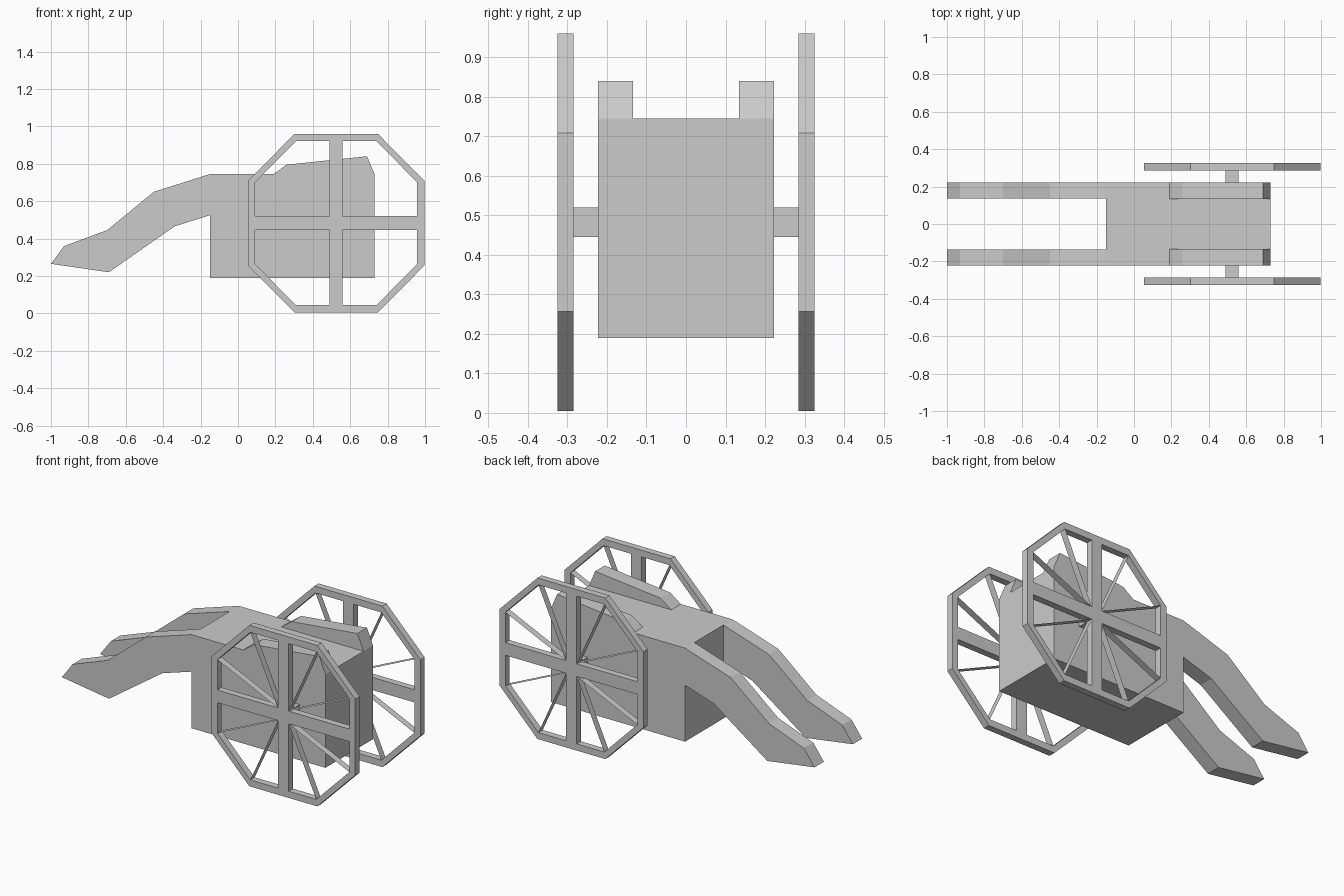
import bpy, bmesh

if "Cube" in bpy.data.objects:
    bpy.data.objects.remove(bpy.data.objects["Cube"])

CX, CZ = 0.525, 0.4825          # wheel centre
Y_IN, Y_OUT = 0.285, 0.325      # wheel thickness range
BX, BZ = 0.035, 0.0375          # half widths of the wide spokes


def finish(name, bm, recalc=True):
    if recalc:
        bmesh.ops.recalc_face_normals(bm, faces=bm.faces)
    mesh = bpy.data.meshes.new(name)
    bm.to_mesh(mesh)
    bm.free()
    obj = bpy.data.objects.new(name, mesh)
    bpy.context.collection.objects.link(obj)
    return obj


def extrude_xz(name, profile, y0, y1):
    """Prism from an x,z outline, running from y0 to y1."""
    bm = bmesh.new()
    a = [bm.verts.new((x, y0, z)) for x, z in profile]
    b = [bm.verts.new((x, y1, z)) for x, z in profile]
    bm.faces.new(a)
    bm.faces.new(b)
    n = len(profile)
    for i in range(n):
        j = (i + 1) % n
        bm.faces.new((a[i], a[j], b[j], b[i]))
    return finish(name, bm)


def box(name, x0, x1, y0, y1, z0, z1):
    return extrude_xz(name, [(x0, z0), (x1, z0), (x1, z1), (x0, z1)], y0, y1)


def octagon(hx, hz, fx, fz):
    """Octagon with half sizes hx, hz and half flat lengths fx, fz."""
    pts = [(hx, fz), (fx, hz), (-fx, hz), (-hx, fz),
           (-hx, -fz), (-fx, -hz), (fx, -hz), (hx, -fz)]
    return [(CX + x, CZ + z) for x, z in pts]


OUTER = octagon(0.472, 0.4775, 0.223, 0.226)
INNER = octagon(0.433, 0.438, 0.216, 0.218)


def wheel_rim(name, y0, y1):
    bm = bmesh.new()
    rings = [[bm.verts.new((x, y, z)) for x, z in loop]
             for loop, y in ((OUTER, y0), (OUTER, y1), (INNER, y1), (INNER, y0))]
    for k in range(4):
        p, q = rings[k], rings[(k + 1) % 4]
        for i in range(8):
            j = (i + 1) % 8
            bm.faces.new((p[i], p[j], q[j], q[i]))
    return finish(name, bm)


def thin_spokes(name, y0, y1):
    """Flat blades from the cross corners to the rim corners."""
    bm = bmesh.new()
    for x, z in INNER:
        hx = CX + (BX if x > CX else -BX)
        hz = CZ + (BZ if z > CZ else -BZ)
        bm.faces.new([bm.verts.new(v) for v in
                      ((hx, y0, hz), (x, y0, z), (x, y1, z), (hx, y1, hz))])
    return finish(name, bm, False)


# Cart body
box("body", -0.15, 0.73, -0.223, 0.223, 0.19, 0.745)

HANDLE = [(-0.15, 0.745), (-0.45, 0.65), (-0.70, 0.445), (-0.93, 0.36),
          (-1.0, 0.265), (-0.69, 0.22), (-0.34, 0.465), (-0.15, 0.525)]
RAIL = [(0.19, 0.745), (0.26, 0.795), (0.69, 0.84), (0.73, 0.745)]

for side, s in (("front", -1), ("back", 1)):
    # Handles and top rails
    extrude_xz(side + "_handle", HANDLE, s * 0.136, s * 0.223)
    extrude_xz(side + "_rail", RAIL, s * 0.134, s * 0.223)
    # Axle stub
    box(side + "_axle", CX - BX, CX + BX, s * 0.223, s * Y_IN, CZ - BZ, CZ + BZ)
    # Wheel
    y0, y1 = s * Y_IN, s * Y_OUT
    wheel_rim(side + "_wheel_rim", y0, y1)
    box(side + "_upright_spoke", CX - BX, CX + BX, y0, y1, CZ - 0.438, CZ + 0.438)
    box(side + "_left_spoke", CX - 0.433, CX - BX, y0, y1, CZ - BZ, CZ + BZ)
    box(side + "_right_spoke", CX + BX, CX + 0.433, y0, y1, CZ - BZ, CZ + BZ)
    thin_spokes(side + "_thin_spokes", y0, y1)
